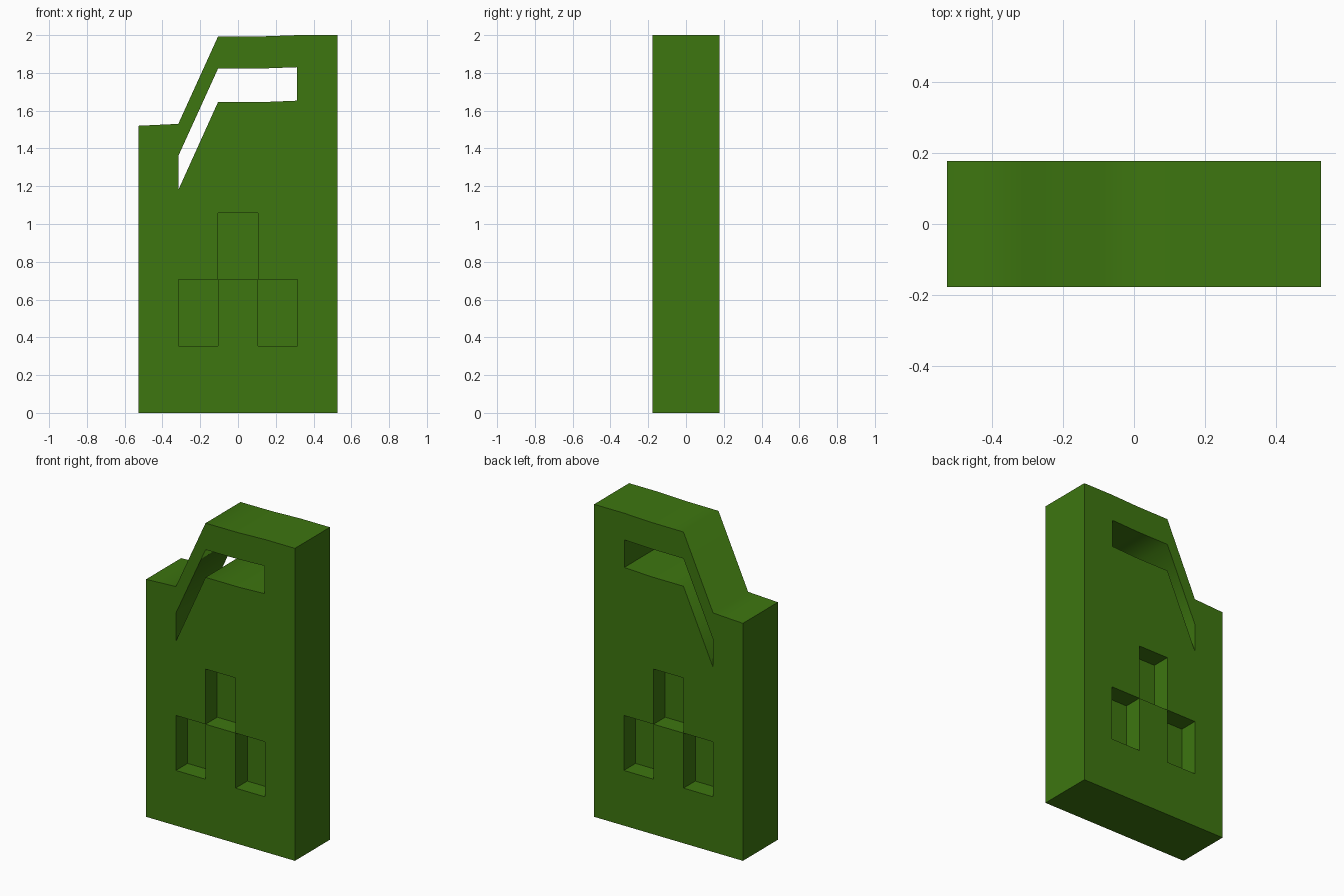
import bpy, bmesh, math

if "Cube" in bpy.data.objects:
    bpy.data.objects.remove(bpy.data.objects["Cube"])

HALF = 0.177          # half thickness of the can
WEB = 0.059           # half thickness left between the pressed recesses


def add_prism(bm, profile, y0, y1):
    """Extrude an x/z profile from y0 to y1."""
    face = bm.faces.new([bm.verts.new((x, y0, z)) for x, z in profile])
    out = bmesh.ops.extrude_face_region(bm, geom=[face])
    verts = [v for v in out["geom"] if isinstance(v, bmesh.types.BMVert)]
    bmesh.ops.translate(bm, verts=verts, vec=(0, y1 - y0, 0))


def make_object(name, prisms):
    bm = bmesh.new()
    for profile, y0, y1 in prisms:
        add_prism(bm, profile, y0, y1)
    bmesh.ops.recalc_face_normals(bm, faces=bm.faces[:])
    mesh = bpy.data.meshes.new(name)
    bm.to_mesh(mesh)
    bm.free()
    ob = bpy.data.objects.new(name, mesh)
    bpy.context.collection.objects.link(ob)
    return ob


def rect(x0, x1, z0, z1):
    return [(x0, z0), (x1, z0), (x1, z1), (x0, z1)]


# Can body: stepped silhouette with a sloped shoulder
body = make_object("can_body", [([
    (-0.527, 0), (0.527, 0), (0.527, 2.0), (0.316, 2.0), (0.12, 1.993),
    (-0.106, 1.992), (-0.316, 1.53), (-0.527, 1.52)], -HALF, HALF)])

# Cutters: bent handle slot right through, three recesses on each broad face
slot = [(-0.316, 1.18), (-0.106, 1.645), (0.12, 1.645), (0.313, 1.653),
        (0.313, 1.83), (0.12, 1.823), (-0.106, 1.822), (-0.316, 1.36)]
cuts = [(slot, -0.4, 0.4)]
for area in [rect(-0.106, 0.106, 0.705, 1.058),
             rect(-0.316, -0.107, 0.353, 0.705),
             rect(0.107, 0.316, 0.353, 0.705)]:
    cuts += [(area, -0.4, -WEB), (area, WEB, 0.4)]

bpy.context.view_layer.objects.active = body
body.select_set(True)
for cut in cuts:
    cutter = make_object("cutter", [cut])
    cutter.hide_render = True
    mod = body.modifiers.new("cut", 'BOOLEAN')
    mod.operation = 'DIFFERENCE'
    mod.solver = 'EXACT'
    mod.object = cutter
    bpy.ops.object.modifier_apply(modifier=mod.name)
    bpy.data.objects.remove(cutter, do_unlink=True)

# Soft shading over the shoulder bends, crisp right-angle edges
bpy.ops.object.shade_smooth_by_angle(angle=math.radians(70))

# Green finish
green = bpy.data.materials.new("green")
green.diffuse_color = (0.047, 0.18, 0.005, 1)
green.use_nodes = True
green.node_tree.nodes["Principled BSDF"].inputs["Base Color"].default_value = green.diffuse_color
body.data.materials.clear()
body.data.materials.append(green)
